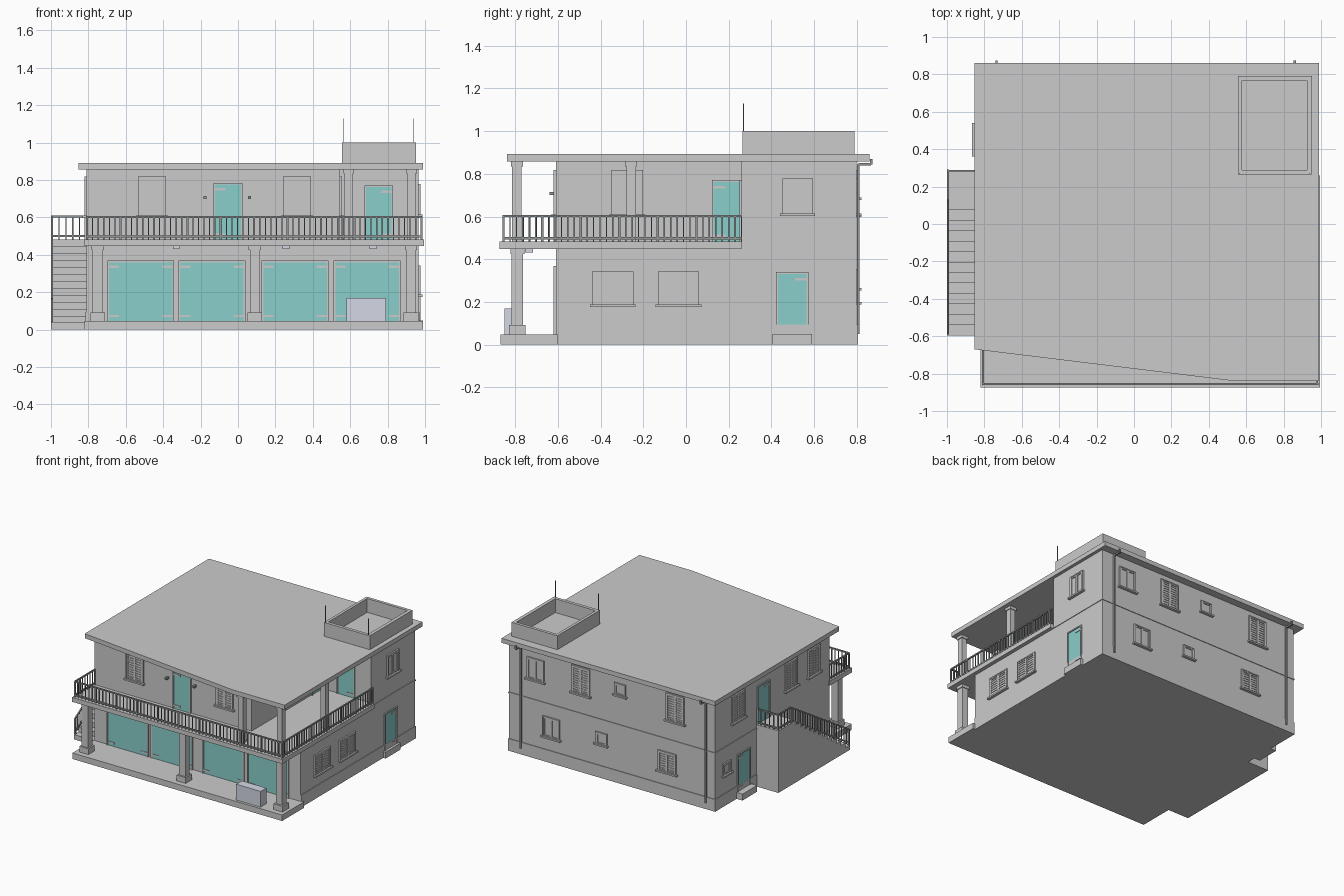
import bpy, bmesh
from mathutils import Vector

if "Cube" in bpy.data.objects:
    bpy.data.objects.remove(bpy.data.objects["Cube"])


def material(name, rgb):
    m = bpy.data.materials.new(name)
    m.diffuse_color = (*rgb, 1)
    m.use_nodes = True
    m.node_tree.nodes["Principled BSDF"].inputs["Base Color"].default_value = m.diffuse_color
    return m


TEAL = material("teal_paint", (0.25, 0.62, 0.60))
BLUE = material("pale_blue", (0.66, 0.69, 0.78))
PANE = material("pane", (0.88, 0.88, 0.85))
DARK = material("dark_metal", (0.3, 0.31, 0.31))


def finish(name, bm, mat=None):
    bmesh.ops.recalc_face_normals(bm, faces=bm.faces)
    me = bpy.data.meshes.new(name)
    bm.to_mesh(me)
    bm.free()
    ob = bpy.data.objects.new(name, me)
    bpy.context.collection.objects.link(ob)
    if mat:
        me.materials.append(mat)
    return ob


def hexa(bm, pts):
    v = [bm.verts.new(p) for p in pts]
    for f in ((0, 1, 2, 3), (4, 5, 6, 7), (0, 1, 5, 4), (1, 2, 6, 5), (2, 3, 7, 6), (3, 0, 4, 7)):
        bm.faces.new([v[i] for i in f])


def boxes(name, items, mat=None):
    """One object from (x0, x1, y0, y1, z0, z1) boxes."""
    bm = bmesh.new()
    for x0, x1, y0, y1, z0, z1 in items:
        hexa(bm, [(x, y, z) for z in (z0, z1) for x, y in ((x0, y0), (x1, y0), (x1, y1), (x0, y1))])
    return finish(name, bm, mat)


def extrude(name, pts, vec, mat=None):
    bm = bmesh.new()
    f = bm.faces.new([bm.verts.new(p) for p in pts])
    r = bmesh.ops.extrude_face_region(bm, geom=[f])
    bmesh.ops.translate(bm, vec=vec, verts=[e for e in r["geom"] if isinstance(e, bmesh.types.BMVert)])
    return finish(name, bm, mat)


# Walls: (axis the wall runs along, wall position, outward sign)
FRONT, BACK = ("x", -0.61, -1), ("x", 0.80, 1)
RIGHT, LEFT = ("y", 0.965, 1), ("y", -0.81, -1)
RECESS_SIDE, RECESS_BACK = ("y", 0.545, 1), ("x", 0.26, -1)


def on_wall(name, wall, items, mat=None):
    """Boxes given as (u0, u1, z0, z1, depth), u along the wall."""
    axis, pos, s = wall
    out = []
    for u0, u1, z0, z1, d in items:
        a, b = sorted((pos - s * 0.01, pos + s * d))
        out.append((u0, u1, a, b, z0, z1) if axis == "x" else (a, b, u0, u1, z0, z1))
    return boxes(name, out, mat)


def frame(u0, u1, z0, z1, t, d):
    return [(u0 - t, u0, z0, z1 + t, d), (u1, u1 + t, z0, z1 + t, d), (u0, u1, z1, z1 + t, d)]


def door(name, wall, u0, u1, z0, z1, hinges="r"):
    on_wall(name + "_leaf", wall, [(u0, u1, z0, z1, 0.004)], TEAL)
    on_wall(name + "_frame", wall, frame(u0, u1, z0, z1, 0.009, 0.010))
    w = 0.055
    straps = []
    for z in (z0 + 0.02, z1 - 0.03):
        if "l" in hinges:
            straps.append((u0, u0 + w, z, z + 0.012, 0.008))
        if "r" in hinges:
            straps.append((u1 - w, u1, z, z + 0.012, 0.008))
    on_wall(name + "_hinges", wall, straps)


def window(name, wall, c, w, z0, z1, shutters=False):
    u0, u1 = c - w / 2, c + w / 2
    t = 0.009
    on_wall(name + "_pane", wall, [(u0, u1, z0, z1, 0.003)], PANE)
    parts = frame(u0, u1, z0, z1, t, 0.012) + [(u0 - 0.02, u1 + 0.02, z0 - 0.012, z0, 0.022)]
    leaves = ((u0, c), (c, u1)) if w > 0.1 else ((u0, u1),)
    for a, b in leaves:
        parts += frame(a + t, b - t, z0 + t, z1 - t, t, 0.009) + [(a, b, z0, z0 + t, 0.009)]
        if shutters:
            n = round((z1 - z0) / 0.018)
            for i in range(1, n):
                z = z0 + i * (z1 - z0) / n
                parts.append((a + t, b - t, z - 0.005, z + 0.004, 0.007))
    on_wall(name + "_frame", wall, parts)


def bar(bm, p, q, r):
    """Square bar between two points."""
    p, q = Vector(p), Vector(q)
    d = (q - p).normalized()
    side = d.cross(Vector((0, 0, 1))) if abs(d.z) < 0.99 else Vector((1, 0, 0))
    side.normalize()
    up = side.cross(d)
    hexa(bm, [e + r * (i * side + j * up) for e in (p, q) for i, j in ((-1, -1), (1, -1), (1, 1), (-1, 1))])


def railing(name, path, step=0.03, h=0.122):
    bm = bmesh.new()
    for p, q in zip(path, path[1:]):
        p, q = Vector(p), Vector(q)
        for dz in (0.018, h):
            bar(bm, p + Vector((0, 0, dz)), q + Vector((0, 0, dz)), 0.005)
        n = max(1, round((q - p).length / step))
        for i in range(n + 1):
            b = p.lerp(q, i / n)
            bar(bm, b, b + Vector((0, 0, h)), 0.0055 if i % 6 == 0 else 0.003)
    return finish(name, bm, DARK)


# Building masses, plinth and thin floor band
boxes("ground_floor", [(-0.81, 0.965, -0.61, 0.80, 0, 0.46)])
boxes("upper_floor", [(-0.81, 0.545, -0.61, 0.80, 0.46, 0.86), (0.54, 0.965, 0.26, 0.80, 0.46, 0.86)])
boxes("plinth", [(-0.815, 0.97, -0.605, 0.805, 0, 0.095)])
boxes("floor_band", [(-0.815, 0.97, 0.27, 0.805, 0.448, 0.458)])
boxes("front_platform", [(-0.82, 0.99, -0.87, -0.60, 0, 0.047)])
boxes("door_steps", [(0.95, 0.99, 0.405, 0.59, 0, 0.05), (-0.865, -0.80, 0.36, 0.54, 0, 0.05)])

# Balcony slab, roof slab and roof box
boxes("balcony_slab", [(-0.82, 0.995, -0.875, -0.60, 0.448, 0.483), (0.54, 0.995, -0.61, 0.26, 0.448, 0.483)])
extrude("roof_slab", [(-0.853, 0.86, 0.857), (0.99, 0.86, 0.857), (0.99, -0.84, 0.857),
                      (0.54, -0.84, 0.857), (-0.853, -0.67, 0.857)], (0, 0, 0.035))
boxes("roof_parapet", [(0.556, 0.952, 0.265, 0.29, 0.88, 1.0), (0.556, 0.952, 0.767, 0.79, 0.88, 1.0),
                       (0.556, 0.578, 0.29, 0.767, 0.88, 1.0), (0.925, 0.952, 0.29, 0.767, 0.88, 1.0)])
boxes("roof_rods", [(x - 0.002, x + 0.002, 0.268, 0.272, 0.99, 1.13) for x in (0.565, 0.937)], DARK)


# Columns with base and capital
def column(name, x, y, z0, z1, r, base=0.0):
    def block(s, a, b):
        return (x - s, x + s, y - s, y + s, a, b)
    parts = [block(r, z0, z1), block(r + 0.006, z1 - 0.025, z1)]
    if base:
        parts.append(block(r + 0.012, z0, z0 + base))
    boxes(name, parts)


for i, x in enumerate((-0.75, 0.09, 0.925)):
    column(f"lower_column_{i}", x, -0.79, 0.045, 0.45, 0.027, 0.047)
for i, (x, y) in enumerate(((0.592, -0.793), (0.928, -0.793), (0.928, -0.257))):
    column(f"upper_column_{i}", x, y, 0.48, 0.86, 0.022)

# Outside stair with landing, stepped profile
N, Y0, Y1, TOP = 13, -0.595, 0.13, 0.483
profile = [(-1.0, Y0, 0)]
for i in range(N):
    z = TOP * (i + 1) / N
    profile += [(-1.0, Y0 + (Y1 - Y0) * i / N, z), (-1.0, Y0 + (Y1 - Y0) * (i + 1) / N, z)]
profile[-1] = (-1.0, 0.29, TOP)
profile.append((-1.0, 0.29, 0))
extrude("stair", profile, (0.195, 0, 0))
railing("stair_railing", [(-0.994, Y0 + 0.01, 0.04), (-0.994, Y1, TOP), (-0.994, 0.285, TOP), (-0.81, 0.285, TOP)], 0.035)
railing("balcony_railing", [(-0.807, -0.61, 0.48), (-0.807, -0.855, 0.48), (0.98, -0.855, 0.48), (0.98, 0.26, 0.48)])

# Garage doors and house doors
for i, x in enumerate((-0.69, -0.31, 0.135, 0.52)):
    door(f"garage_door_{i}", FRONT, x, x + 0.34, 0.047, 0.36, "lr")
door("balcony_door", FRONT, -0.122, 0.015, 0.483, 0.775, "l")
door("recess_back_door", RECESS_BACK, 0.685, 0.82, 0.483, 0.762)
door("recess_side_door", RECESS_SIDE, 0.13, 0.255, 0.483, 0.762, "l")
door("right_door", RIGHT, 0.43, 0.565, 0.05, 0.33)
door("left_door", LEFT, 0.38, 0.52, 0.05, 0.33)
door("landing_door", LEFT, 0.14, 0.275, 0.483, 0.77, "l")

# Windows: wall, centre, width, bottom, top, shutters
WINDOWS = [
    (FRONT, -0.46, 0.13, 0.61, 0.81, 1), (FRONT, 0.315, 0.13, 0.61, 0.81, 1),
    (RECESS_SIDE, -0.275, 0.13, 0.61, 0.81, 1),
    (RIGHT, -0.343, 0.175, 0.187, 0.333, 1), (RIGHT, -0.035, 0.175, 0.187, 0.333, 1),
    (RIGHT, 0.523, 0.125, 0.615, 0.77, 0),
    (BACK, 0.735, 0.13, 0.615, 0.77, 0), (BACK, 0.345, 0.14, 0.61, 0.81, 1),
    (BACK, 0.005, 0.08, 0.69, 0.77, 0), (BACK, -0.47, 0.14, 0.61, 0.81, 1),
    (BACK, 0.60, 0.13, 0.20, 0.345, 0), (BACK, 0.168, 0.08, 0.265, 0.345, 0),
    (BACK, -0.40, 0.14, 0.20, 0.345, 1),
    (LEFT, 0.52, 0.14, 0.61, 0.81, 1), (LEFT, -0.135, 0.13, 0.61, 0.81, 1), (LEFT, -0.415, 0.13, 0.61, 0.81, 1),
    (LEFT, 0.66, 0.08, 0.245, 0.325, 0),
]
for i, (wall, c, w, z0, z1, sh) in enumerate(WINDOWS):
    window(f"window_{i}", wall, c, w, z0, z1, sh)

# Lamps, chest and downpipes
on_wall("wall_lamps", FRONT, [(x - 0.008, x + 0.008, 0.70, 0.716, 0.03) for x in (-0.177, 0.062)], DARK)
boxes("ceiling_lamps", [(x - 0.018, x + 0.018, -0.755, -0.718, 0.432, 0.449) for x in (-0.33, 0.257, 0.722)], BLUE)
boxes("chest", [(0.58, 0.79, -0.85, -0.78, 0.047, 0.17)], BLUE)
for i, x in enumerate((-0.735, 0.86)):
    bm = bmesh.new()
    pts = [(x, 0.808, 0.05), (x, 0.808, 0.845), (x, 0.868, 0.845), (x, 0.868, 0.87)]
    for p, q in zip(pts, pts[1:]):
        bar(bm, p, q, 0.006)
    finish(f"downpipe_{i}", bm, DARK)
